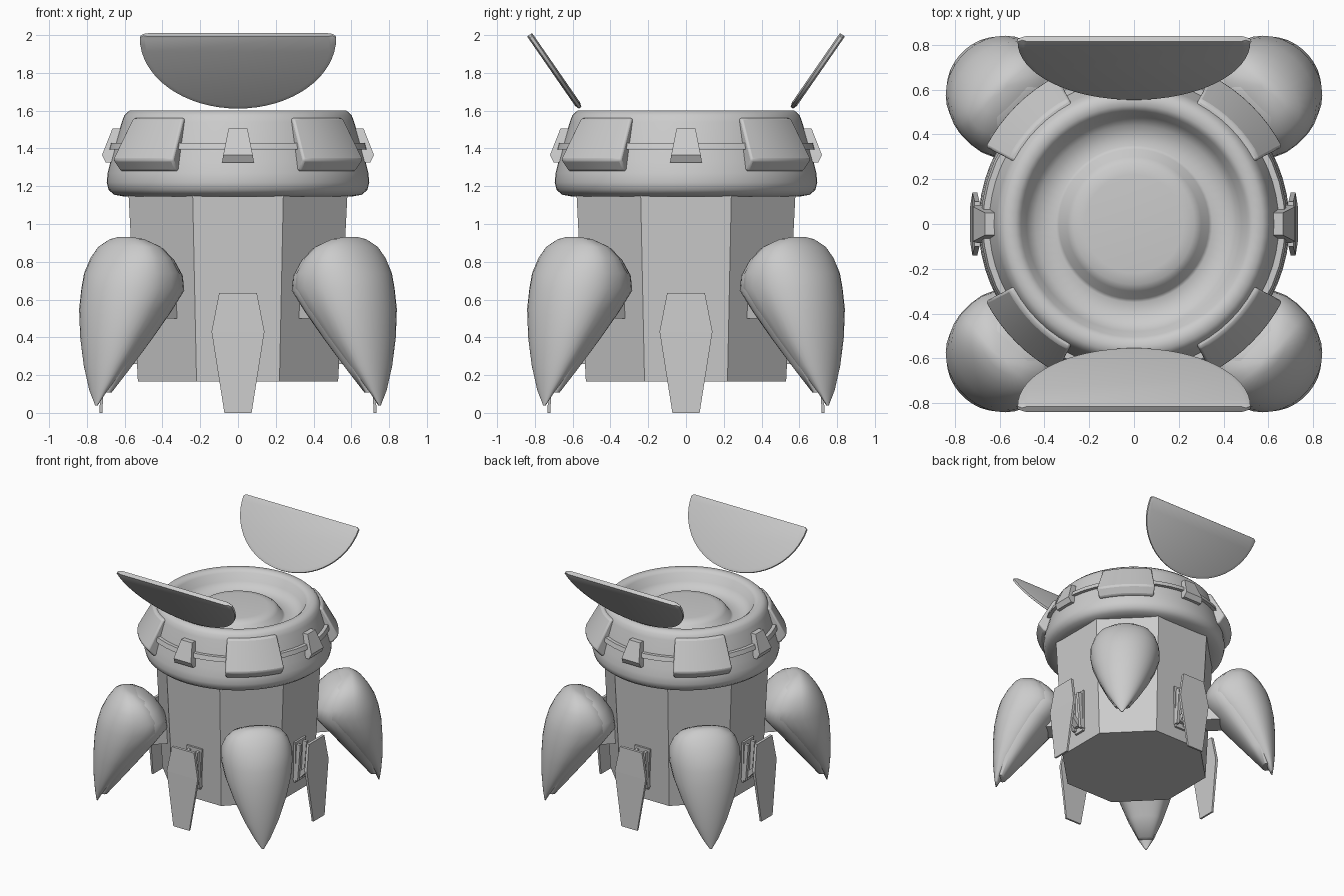
import bpy, bmesh
from math import sin, cos, pi, radians
from mathutils import Matrix, Vector

cube = bpy.data.objects.get("Cube")
if cube:
    bpy.data.objects.remove(cube, do_unlink=True)

grey = bpy.data.materials.new("light_grey")
grey.use_nodes = True
grey.diffuse_color = (0.6, 0.6, 0.6, 1)
grey.node_tree.nodes["Principled BSDF"].inputs["Base Color"].default_value = (0.6, 0.6, 0.6, 1)

AXES = [("right", pi), ("front", -pi / 2), ("left", 0), ("back", pi / 2)]
CORNERS = [("front_left", -pi / 4), ("back_left", pi / 4),
           ("back_right", 3 * pi / 4), ("front_right", -3 * pi / 4)]


def finish(name, bm, turn=0, bevel=0, smooth=None):
    """Turn a part about the vertical axis and add it to the scene."""
    bmesh.ops.remove_doubles(bm, verts=bm.verts, dist=1e-5)
    bmesh.ops.recalc_face_normals(bm, faces=bm.faces)
    bm.transform(Matrix.Rotation(turn, 4, 'Z'))
    mesh = bpy.data.meshes.new(name)
    bm.to_mesh(mesh)
    bm.free()
    mesh.materials.append(grey)
    obj = bpy.data.objects.new(name, mesh)
    bpy.context.collection.objects.link(obj)
    if bevel:
        mod = obj.modifiers.new("bevel", 'BEVEL')
        mod.width, mod.segments, mod.limit_method = bevel, 2, 'ANGLE'
    if smooth:
        bpy.ops.object.select_all(action='DESELECT')
        obj.select_set(True)
        bpy.context.view_layer.objects.active = obj
        bpy.ops.object.shade_smooth_by_angle(angle=radians(smooth))
    return obj


def skin(rings):
    """Bridge a list of closed rings and cap both ends."""
    bm = bmesh.new()
    rows = [[bm.verts.new(p) for p in ring] for ring in rings]
    n = len(rows[0])
    for a, b in zip(rows, rows[1:]):
        for i in range(n):
            j = (i + 1) % n
            bm.faces.new((a[i], a[j], b[j], b[i]))
    bm.faces.new(rows[0])
    bm.faces.new(rows[-1])
    return bm


def box_loft(sections, shift=0):
    """Rectangular sections: z, inner radius, outer radius, half width."""
    return skin([[(a, shift - w, z), (b, shift - w, z), (b, shift + w, z), (a, shift + w, z)]
                 for z, a, b, w in sections])


def pod_loft(sections, n=32):
    """Sections that are round outside and flatter towards the body."""
    rings = []
    for z, a, b, w in sections:
        ring = []
        for i in range(n):
            t = 2 * pi * (i + 0.5) / n
            c, s = cos(t), sin(t)
            power = 1 if c > 0 else 0.65
            side = 1 if c > 0 else 0.85
            x = abs(c) ** power * (1 if c > 0 else -1)
            y = abs(s) ** side * (1 if s > 0 else -1)
            ring.append(((a + b) / 2 + x * (b - a) / 2, y * w, z))
        rings.append(ring)
    return skin(rings)


def arc_loft(profile, half_angle, steps=8):
    """Sweep a radius/height profile along an arc."""
    rings = []
    for i in range(steps + 1):
        t = radians(half_angle) * (2 * i / steps - 1)
        rings.append([(r * cos(t), r * sin(t), z) for r, z in profile])
    return skin(rings)


def revolve(profile, steps):
    bm = bmesh.new()
    verts = [bm.verts.new((r, 0, z)) for r, z in profile]
    edges = [bm.edges.new(pair) for pair in zip(verts, verts[1:])]
    bmesh.ops.spin(bm, geom=verts + edges, cent=(0, 0, 0), axis=(0, 0, 1),
                   angle=2 * pi, steps=steps, use_duplicate=False)
    return bm


# Eight-sided body, slightly wider at the top
k = 1 / cos(pi / 8)
finish("body", skin([[(r * k * cos(pi / 8 + i * pi / 4), r * k * sin(pi / 8 + i * pi / 4), z)
                      for i in range(8)] for r, z in ((0.53, 0.165), (0.58, 1.17))]))

# Round collar with a bowl and a low dome inside it
collar = [(0, 1.145), (0.6, 1.145), (0.655, 1.155), (0.685, 1.18), (0.695, 1.22), (0.69, 1.27),
          (0.675, 1.33), (0.65, 1.42), (0.615, 1.54), (0.602, 1.575), (0.575, 1.6),
          (0.53, 1.6), (0.505, 1.58), (0.48, 1.52), (0.44, 1.48), (0.35, 1.46),
          (0.335, 1.47), (0.3, 1.52), (0.27, 1.54), (0.22, 1.545), (0, 1.545)]
finish("collar", revolve(collar, 64), smooth=50)

for side, turn in AXES:
    # Thin band and clip on the collar
    finish(side + "_band", arc_loft([(0.62, 1.395), (0.685, 1.395), (0.675, 1.43), (0.62, 1.43)], 32),
           turn, smooth=30)
    finish(side + "_clip", box_loft([(1.325, 0.62, 0.7, 0.085), (1.365, 0.62, 0.72, 0.078),
                                     (1.505, 0.6, 0.665, 0.05)]), turn)
    # Foot panel with its bracket
    finish(side + "_foot_panel", box_loft([(0, 0.718, 0.733, 0.072), (0.43, 0.7, 0.722, 0.14),
                                           (0.635, 0.69, 0.712, 0.1)]), turn)
    finish(side + "_bracket_plate", box_loft([(0.26, 0.52, 0.552, 0.045), (0.6, 0.53, 0.567, 0.07)]), turn)
    for label, y in (("a", -0.04), ("b", 0.04)):
        finish(side + "_bracket_rail_" + label,
               box_loft([(0.28, 0.53, 0.575, 0.012), (0.58, 0.54, 0.6, 0.012)], y), turn)
    finish(side + "_bracket_arm", box_loft([(0.3, 0.53, 0.58, 0.025), (0.44, 0.66, 0.71, 0.025),
                                            (0.5, 0.67, 0.705, 0.025)]), turn)

# Teardrop pods: height, inner radius, outer radius, half width
pod = [(0.04, 1.05, 1.065, 0.008), (0.12, 0.985, 1.075, 0.06), (0.25, 0.88, 1.085, 0.13),
       (0.4, 0.755, 1.085, 0.195), (0.55, 0.63, 1.075, 0.245), (0.66, 0.54, 1.055, 0.265),
       (0.74, 0.555, 1.03, 0.262), (0.82, 0.61, 0.985, 0.235), (0.88, 0.67, 0.94, 0.19),
       (0.92, 0.745, 0.89, 0.11), (0.932, 0.8, 0.86, 0.04)]
shell = [(z, min(a + 0.035, b - 0.01), b, w) for z, a, b, w in pod]
liner = [(z - 0.012, a, b - 0.03, w * 0.94) for z, a, b, w in pod[1:]]

for corner, turn in CORNERS:
    finish(corner + "_pod", pod_loft(shell), turn, smooth=60)
    finish(corner + "_pod_liner", pod_loft(liner), turn, smooth=60)
    finish(corner + "_pod_mount", box_loft([(0.5, 0.5, 0.7, 0.09), (0.66, 0.5, 0.7, 0.09)]), turn)
    # Chunky blocks on the collar
    block = [(0.57, 1.56), (0.63, 1.56), (0.75, 1.34), (0.705, 1.28), (0.62, 1.28)]
    finish(corner + "_collar_block", arc_loft(block, 17.5), turn, bevel=0.012, smooth=30)

# Open half-round lids, leaning outward
foot, lean = Vector((0.55, 0, 1.6)), Vector((0.27, 0, 0.39))
out = Vector((lean.z, 0, -lean.x)).normalized()
for side, turn in (AXES[1], AXES[3]):
    rings = []
    for depth, scale in ((-0.016, 0.95), (-0.008, 1), (0.008, 1), (0.016, 0.95)):
        ring = []
        for i in range(33):
            t = pi * i / 32
            p = foot + lean * (1 - scale * 0.96 * sin(t)) + out * depth
            ring.append((p.x, 0.52 * scale * cos(t), p.z))
        # Short rim that rounds the corners of the straight edge
        top = foot + lean * (1 + 0.03 * scale) + out * depth
        ring += [(top.x, -0.5 * scale, top.z), (top.x, 0.5 * scale, top.z)]
        rings.append(ring)
    finish(side + "_lid", skin(rings), turn, smooth=50)
